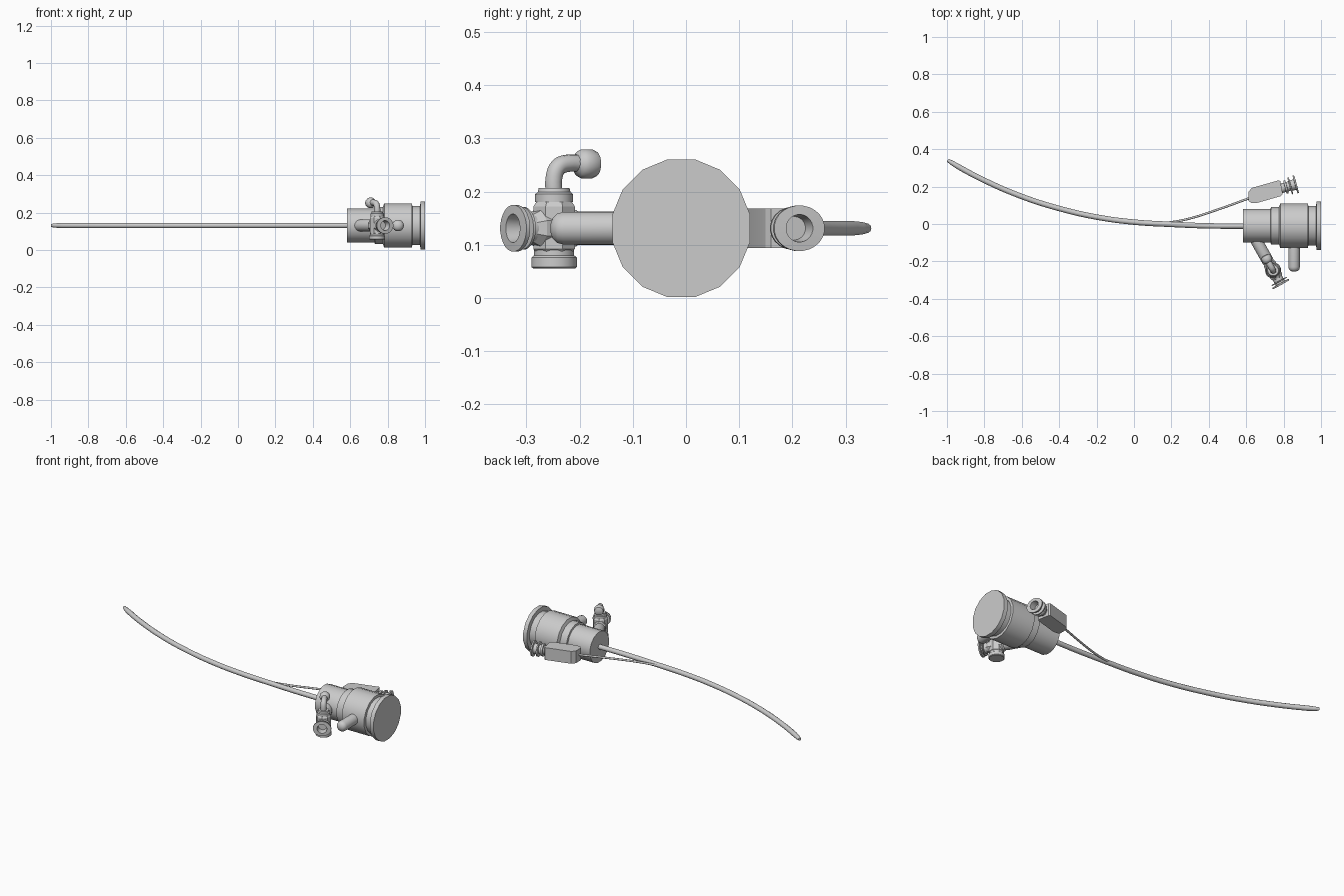
import bpy, bmesh
from math import sin, cos, pi, radians
from mathutils import Vector, Matrix

if "Cube" in bpy.data.objects:
    bpy.data.objects.remove(bpy.data.objects["Cube"])


def finish(name, bm, angle=35):
    bmesh.ops.recalc_face_normals(bm, faces=bm.faces)
    me = bpy.data.meshes.new(name)
    bm.to_mesh(me)
    bm.free()
    ob = bpy.data.objects.new(name, me)
    bpy.context.collection.objects.link(ob)
    bpy.ops.object.select_all(action='DESELECT')
    ob.select_set(True)
    bpy.context.view_layer.objects.active = ob
    bpy.ops.object.shade_smooth_by_angle(angle=radians(angle))
    return ob


def lathe(name, profile, origin, axis, segs=20, wide=1.0, angle=35):
    """Revolve (distance, radius) pairs around an axis; wide stretches sideways."""
    w = Vector(axis).normalized()
    up = Vector((0, 1, 0)) if abs(w.z) > 0.9 else Vector((0, 0, 1))
    u = up.cross(w).normalized()
    v = w.cross(u)
    bm = bmesh.new()
    rings = []
    for t, r in profile:
        ring = []
        for i in range(segs):
            a = 2 * pi * (i + 0.5) / segs
            k = wide if r > 0.036 else 1.0
            ring.append(bm.verts.new(Vector(origin) + w * t + u * r * k * cos(a) + v * r * sin(a)))
        rings.append(ring)
    for a, b in zip(rings, rings[1:]):
        for i in range(segs):
            j = (i + 1) % segs
            bm.faces.new((a[i], a[j], b[j], b[i]))
    bm.faces.new(rings[0])
    bm.faces.new(rings[-1])
    return finish(name, bm, angle)


def tube(name, points, radius, radii=None, res=6):
    """Smooth round tube through a few points."""
    cu = bpy.data.curves.new(name, 'CURVE')
    cu.dimensions = '3D'
    cu.bevel_depth = radius
    cu.bevel_resolution = 3
    cu.resolution_u = res
    cu.use_fill_caps = True
    sp = cu.splines.new('BEZIER')
    sp.bezier_points.add(len(points) - 1)
    for i, (bp, p) in enumerate(zip(sp.bezier_points, points)):
        bp.co = p
        bp.handle_left_type = bp.handle_right_type = 'AUTO'
        bp.radius = radii[i] if radii else 1
    ob = bpy.data.objects.new(name, cu)
    bpy.context.collection.objects.link(ob)
    bpy.ops.object.select_all(action='DESELECT')
    ob.select_set(True)
    bpy.context.view_layer.objects.active = ob
    bpy.ops.object.convert(target='MESH')
    bpy.ops.object.shade_smooth_by_angle(angle=radians(40))


Z = 0.131
CY = -0.009

# Stepped hub with end flange
lathe("hub", [(0.583, 0.092), (0.73, 0.092), (0.732, 0.102), (0.775, 0.102), (0.782, 0.121),
              (0.93, 0.121), (0.932, 0.107), (0.974, 0.107), (0.975, 0.132), (1.0, 0.132)],
      (0, CY, Z), (1, 0, 0), 16)

# Long curved tube with tapered tip
path = [(0.6, -0.011), (0.4, -0.010), (0.2, -0.002), (0, 0.01), (-0.2, 0.037), (-0.4, 0.083),
        (-0.6, 0.147), (-0.8, 0.233), (-0.94, 0.307), (-0.975, 0.328), (-0.996, 0.341)]
tube("main_tube", [(x, y, Z) for x, y in path], 0.0145, [1] * 8 + [1, 0.85, 0.6])

# Thin inflation line
line = [(0.12, 0.004), (0.2, 0.010), (0.3, 0.030), (0.45, 0.078), (0.63, 0.143)]
tube("inflation_line", [(x, y, Z) for x, y in line], 0.006)

# Angular inflation balloon
outline = [(0.613, 0.122), (0.613, 0.172), (0.630, 0.193), (0.775, 0.234), (0.783, 0.228),
           (0.795, 0.160), (0.785, 0.149), (0.655, 0.112), (0.628, 0.112)]
bm = bmesh.new()
face = bm.faces.new([bm.verts.new((x, y, Z - 0.037)) for x, y in outline])
ext = bmesh.ops.extrude_face_region(bm, geom=[face])
bmesh.ops.translate(bm, vec=(0, 0, 0.074), verts=[v for v in ext['geom'] if isinstance(v, bmesh.types.BMVert)])
finish("inflation_balloon", bm, 20)

# Inflation valve with double lip and open socket
lathe("inflation_valve", [(0, 0.026), (0.022, 0.026), (0.023, 0.036), (0.034, 0.036), (0.035, 0.026),
                          (0.048, 0.026), (0.049, 0.041), (0.056, 0.041), (0.057, 0.028),
                          (0.078, 0.030), (0.079, 0.043), (0.087, 0.043), (0.088, 0.026), (0.05, 0.022)],
      (0.785, 0.190, Z), (cos(0.27), sin(0.27), 0), 24, 1.15)

# Short rounded side port
lathe("side_port", [(0, 0.031), (0.14, 0.031), (0.152, 0.028), (0.161, 0.019), (0.165, 0.006)],
      (0.856, -0.09, Z), (0, -1, 0), 20)

# Angled branch leading to the stopcock
d = Vector((0.49, -0.872, 0)).normalized()
base = Vector((0.655, -0.09, Z))
hub = base + d * 0.181
lathe("branch_tube", [(-0.05, 0.032), (0.125, 0.032), (0.16, 0.022)], base, d, 20)

# Stopcock body: vertical barrel, cross collar, cap and ring
up = (0, 0, 1)
low = (hub.x, hub.y, 0)
lathe("stopcock_cap", [(0.055, 0.039), (0.058, 0.043), (0.076, 0.043), (0.080, 0.038), (0.09, 0.038)], low, up, 24)
lathe("stopcock_barrel", [(0.083, 0.034), (0.092, 0.042), (0.172, 0.042), (0.184, 0.034)], low, up, 8, angle=20)
lathe("stopcock_collar", [(-0.052, 0.026), (-0.04, 0.037), (0.035, 0.037), (0.052, 0.028)], hub, d, 8, angle=20)
lathe("stopcock_ring", [(0.18, 0.036), (0.195, 0.036), (0.199, 0.031), (0.207, 0.029)], low, up, 24)

# Outlet socket with lip and open bore
lathe("stopcock_outlet", [(0.04, 0.028), (0.064, 0.028), (0.065, 0.040), (0.070, 0.040), (0.071, 0.027),
                          (0.079, 0.029), (0.080, 0.044), (0.088, 0.044), (0.089, 0.027), (0.05, 0.022)],
      hub, d, 24, 1.15)

# Bent handle with rounded knob
stem = Vector(low)
tube("stopcock_handle", [stem + Vector((0, 0, 0.19)), stem + Vector((0, 0, 0.228)),
                         stem - d * 0.008 + Vector((0, 0, 0.245)), stem - d * 0.022 + Vector((0, 0, 0.252)),
                         stem - d * 0.07 + Vector((0, 0, 0.252))], 0.0165, res=4)
lathe("handle_knob", [(0.046, 0.014), (0.053, 0.024), (0.062, 0.028), (0.078, 0.028), (0.088, 0.024), (0.093, 0.012)],
      stem + Vector((0, 0, 0.252)), -d, 16)
